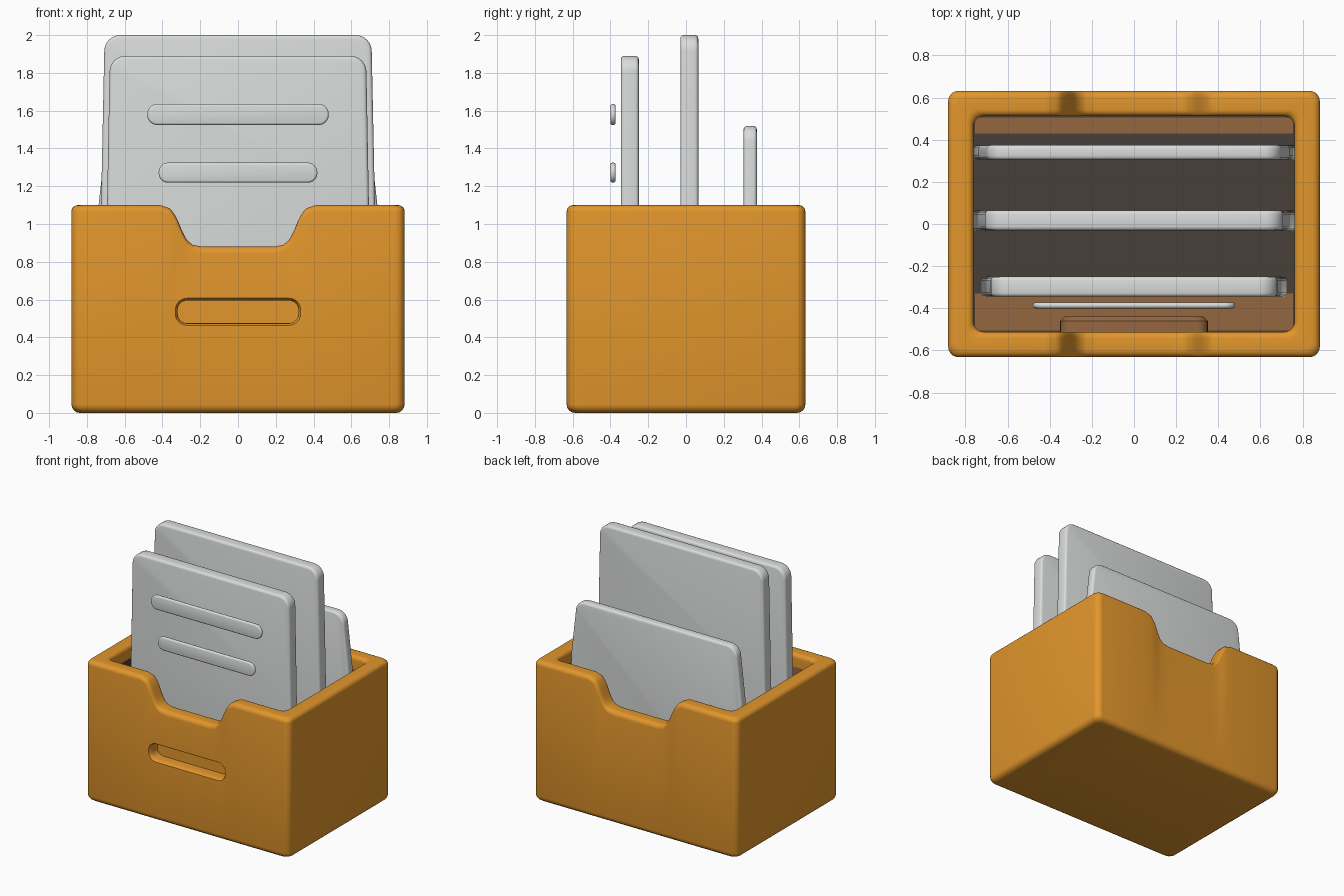
import bpy, bmesh, math

if "Cube" in bpy.data.objects:
    bpy.data.objects.remove(bpy.data.objects["Cube"])


def material(name, r, g, b):
    m = bpy.data.materials.new(name)
    m.diffuse_color = (r, g, b, 1)
    m.use_nodes = True
    m.node_tree.nodes["Principled BSDF"].inputs["Base Color"].default_value = m.diffuse_color
    return m


ORANGE = material("orange", 0.76, 0.305, 0.025)
GREY = material("light grey", 0.70, 0.71, 0.71)
DARK = material("dark brown", 0.065, 0.05, 0.04)
BROWN = material("mid brown", 0.30, 0.135, 0.05)


def loft(name, rings, mat):
    """Closed solid through rings holding the same number of points."""
    bm = bmesh.new()
    loops = [[bm.verts.new(p) for p in ring] for ring in rings]
    n = len(loops[0])
    for a, b in zip(loops, loops[1:]):
        for i in range(n):
            j = (i + 1) % n
            bm.faces.new((a[i], a[j], b[j], b[i]))
    bm.faces.new(loops[0][::-1])
    bm.faces.new(loops[-1])
    bmesh.ops.recalc_face_normals(bm, faces=bm.faces)
    me = bpy.data.meshes.new(name)
    bm.to_mesh(me)
    bm.free()
    me.materials.append(mat)
    ob = bpy.data.objects.new(name, me)
    bpy.context.collection.objects.link(ob)
    return ob


def activate(ob):
    bpy.ops.object.select_all(action='DESELECT')
    ob.select_set(True)
    bpy.context.view_layer.objects.active = ob


def smooth(ob, angle=35):
    activate(ob)
    bpy.ops.object.shade_smooth_by_angle(angle=math.radians(angle))


def arc(cx, cy, r, a0, a1, n=8):
    return [(cx + r * math.cos(math.radians(a0 + (a1 - a0) * i / n)),
             cy + r * math.sin(math.radians(a0 + (a1 - a0) * i / n))) for i in range(n + 1)]


# Bin: wall cross-section swept around a rounded rectangle, with dipped rims
HX, HY, TOP, WALL, FLOOR = 0.882, 0.632, 1.10, 0.12, 0.12
NOTCH_XS = [-0.42 + 0.84 * i / 56 for i in range(57)]
DIP = [(0.19, 0.88), (0.24, 0.89), (0.27, 0.915), (0.295, 0.96), (0.315, 1.01),
       (0.335, 1.052), (0.36, 1.082), (0.41, TOP)]


def rim_height(x):
    x = abs(x)
    if x <= DIP[0][0]:
        return DIP[0][1]
    for (x0, z0), (x1, z1) in zip(DIP, DIP[1:]):
        if x <= x1:
            return z0 + (z1 - z0) * (x - x0) / (x1 - x0)
    return TOP


def plan(inset, r):
    hx, hy = HX - inset, HY - inset
    pts = [(x, -hy) for x in NOTCH_XS]
    pts += arc(hx - r, -hy + r, r, -90, 0, 5) + arc(hx - r, hy - r, r, 0, 90, 5)
    pts += [(x, hy) for x in reversed(NOTCH_XS)]
    pts += arc(-hx + r, hy - r, r, 90, 180, 5) + arc(-hx + r, -hy + r, r, 180, 270, 5)
    return pts


rings = []
for d, z in arc(0.045, 0.045, 0.045, 270, 180, 4):
    rings.append([(x, y, z) for x, y in plan(d, 0.05)])
for d, dz in arc(0.035, -0.035, 0.035, 180, 90, 5) + arc(WALL - 0.03, -0.03, 0.03, 90, 0, 5):
    rings.append([(x, y, rim_height(x) + dz) for x, y in plan(d, 0.05)])
rings.append([(x, y, min(1.0, rim_height(x) - 0.06)) for x, y in plan(WALL, 0.05)])
rings.append([(x, y, FLOOR) for x, y in plan(WALL, 0.05)])
bin_body = loft("bin_body", rings, ORANGE)

# Darker inner walls below the rim: brown front and back, dark sides
bin_body.data.materials.append(DARK)
bin_body.data.materials.append(BROWN)
for p in bin_body.data.polygons:
    zs = [bin_body.data.vertices[v].co.z for v in p.vertices]
    inside = abs(p.center.x) < HX - WALL + 0.001 and abs(p.center.y) < HY - WALL + 0.001
    if inside and abs(min(zs) - FLOOR) < 0.001:
        p.material_index = 2 if abs(p.normal.y) > 0.5 else 1


def stadium(cx, cz, hw, hh, r):
    """Rounded bar outline in x and z."""
    pts = []
    for sx, sz, a in ((1, -1, -90), (1, 1, 0), (-1, 1, 90), (-1, -1, 180)):
        pts += arc(cx + sx * (hw - r), cz + sz * (hh - r), r, a, a + 90, 6)
    return pts


# Handle recess cut into the front wall, with lip, and its bulge on the inside
cut = [(-0.70, 0.012), (-0.632, 0.012), (-0.618, 0.003), (-0.60, 0), (-0.54, 0)]
cutter = loft("handle_cutter",
              [[(x, y, z) for x, z in stadium(0, 0.535, 0.32 + g, 0.06 + g, 0.05 + g)]
               for y, g in cut], ORANGE)
activate(bin_body)
mod = bin_body.modifiers.new("handle", 'BOOLEAN')
mod.operation = 'DIFFERENCE'
mod.solver = 'EXACT'
mod.object = cutter
bpy.ops.object.modifier_apply(modifier=mod.name)
bpy.data.objects.remove(cutter)
smooth(bin_body)

bulge = loft("handle_inner_bulge",
             [[(x, y, z) for x, z in stadium(0, 0.535, 0.35 - g, 0.09 - g, 0.05)]
              for y, g in ((-0.52, 0), (-0.46, 0), (-0.44, 0.02))], BROWN)
smooth(bulge)


# Floor linings inside the bin
def lining(name, y0, y1, mat):
    loft(name, [[(-0.755, y0, z), (0.755, y0, z), (0.755, y1, z), (-0.755, y1, z)]
                for z in (FLOOR - 0.002, FLOOR + 0.006)], mat)


lining("floor_lining", -0.33, 0.43, DARK)
lining("floor_front_strip", -0.505, -0.33, BROWN)
lining("floor_back_strip", 0.43, 0.505, BROWN)


# Upright cards: tapered rounded plates
def plate(name, outline, y0, y1, bevel):
    ob = loft(name, [[(x, y, z) for x, z in outline] for y in (y0, y1)], GREY)
    activate(ob)
    m = ob.modifiers.new("edge", 'BEVEL')
    m.width = bevel
    m.segments = 3
    m.limit_method = 'ANGLE'
    m.angle_limit = math.radians(60)
    bpy.ops.object.modifier_apply(modifier=m.name)
    smooth(ob)
    return ob


def card(name, top_half, rim_half, low_half, top, y0, y1, r=0.085):
    right = [(low_half, FLOOR + 0.003), (rim_half, 1.1)] + arc(top_half - r, top - r, r, 0, 90)
    left = [(-x, z) for x, z in reversed(right)]
    plate(name, right + left, y0, y1, 0.018)


card("front_card", 0.68, 0.693, 0.725, 1.89, -0.345, -0.25)
card("middle_card", 0.708, 0.725, 0.775, 2.0, -0.03, 0.065)
card("back_card", 0.70, 0.738, 0.775, 1.52, 0.305, 0.375)

# Raised bars just in front of the front card
for name, hw, z, hh in (("upper_bar", 0.48, 1.58, 0.056), ("lower_bar", 0.42, 1.272, 0.053)):
    plate(name, stadium(0, z, hw, hh, hh - 0.003), -0.40, -0.372, 0.012)
